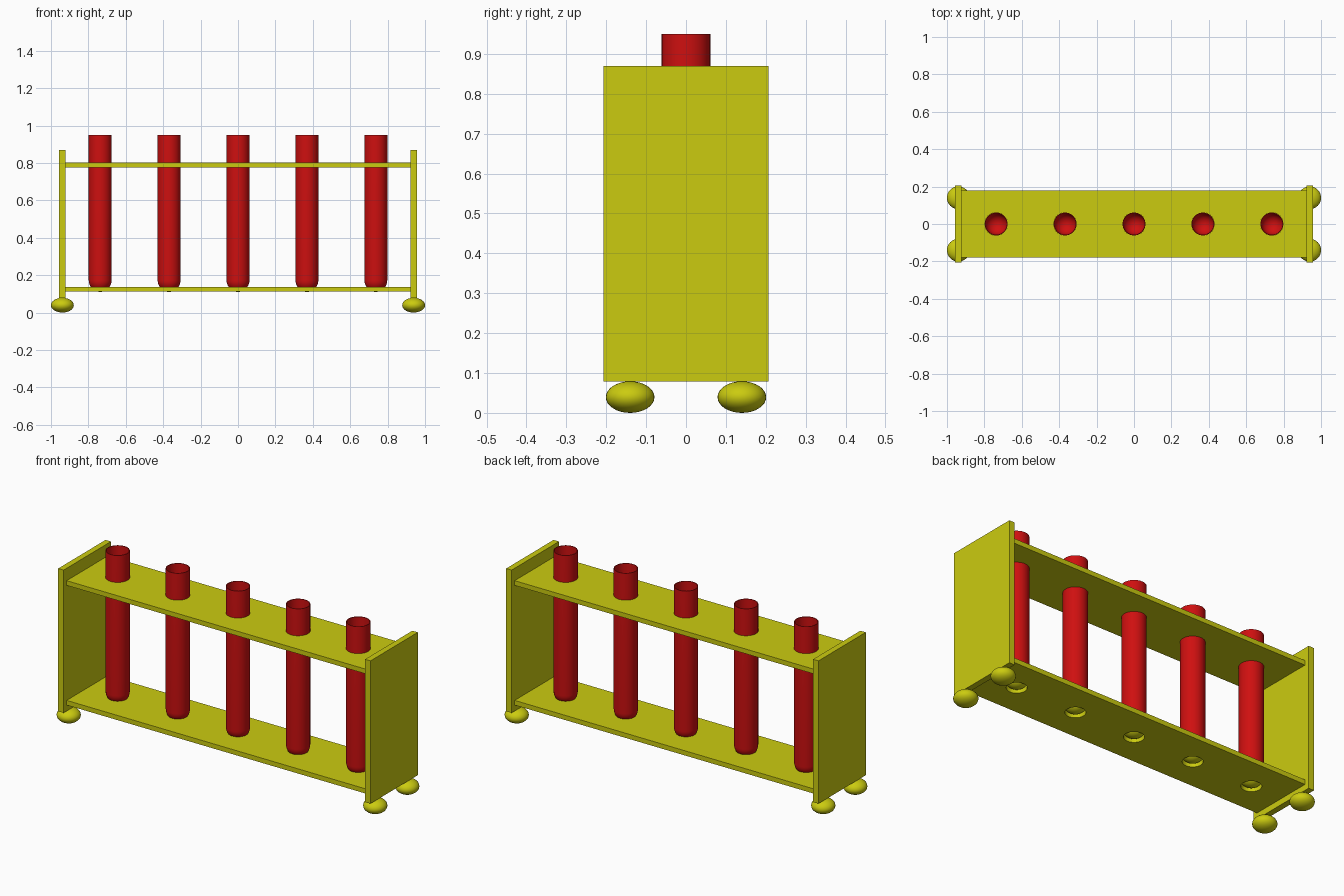
import bpy, bmesh, math

if "Cube" in bpy.data.objects:
    bpy.data.objects.remove(bpy.data.objects["Cube"])

TUBE_X = [i * 0.3685 for i in range(-2, 3)]
R = 0.061          # tube radius
DOME_Z = 0.172     # centre of the rounded tube end


def material(name, color):
    m = bpy.data.materials.new(name)
    m.diffuse_color = color
    m.use_nodes = True
    m.node_tree.nodes["Principled BSDF"].inputs["Base Color"].default_value = m.diffuse_color
    return m


YELLOW = material("yellow", (0.60, 0.60, 0.005, 1))
RED = material("red", (0.62, 0.005, 0.005, 1))


def finish(name, bm, mat, smooth=False):
    bmesh.ops.recalc_face_normals(bm, faces=bm.faces)
    me = bpy.data.meshes.new(name)
    bm.to_mesh(me)
    bm.free()
    ob = bpy.data.objects.new(name, me)
    bpy.context.collection.objects.link(ob)
    me.materials.append(mat)
    if smooth:
        bpy.ops.object.select_all(action='DESELECT')
        ob.select_set(True)
        bpy.context.view_layer.objects.active = ob
        bpy.ops.object.shade_smooth_by_angle(angle=math.radians(40))
    return ob


def box(name, x0, x1, y, z0, z1):
    bm = bmesh.new()
    bmesh.ops.create_cube(bm, size=1)
    for v in bm.verts:
        v.co = (x0 if v.co.x < 0 else x1, y * 2 * v.co.y, z0 if v.co.z < 0 else z1)
    return finish(name, bm, YELLOW)


def lathe(name, profile, x, mat):
    bm = bmesh.new()
    vs = [bm.verts.new((r, 0, z)) for r, z in profile]
    es = [bm.edges.new(p) for p in zip(vs, vs[1:])]
    bmesh.ops.spin(bm, geom=vs + es, cent=(0, 0, 0), axis=(0, 0, 1),
                   angle=math.tau, steps=40, use_duplicate=False)
    bmesh.ops.remove_doubles(bm, verts=bm.verts, dist=1e-5)
    bmesh.ops.translate(bm, verts=bm.verts, vec=(x, 0, 0))
    return finish(name, bm, mat, True)


def dome(r, top, n=10):
    # arc from the bottom pole out to the given angle
    return [(r * math.sin(top * i / n), DOME_Z - r * math.cos(top * i / n))
            for i in range(n + 1)]


def drill(shelf, radius):
    bm = bmesh.new()
    for x in TUBE_X:
        geo = bmesh.ops.create_cone(bm, cap_ends=True, segments=40, radius1=radius,
                                    radius2=radius, depth=0.2)
        bmesh.ops.translate(bm, verts=geo["verts"],
                            vec=(x, 0, 0.12 if shelf.name == "bottom_shelf" else 0.79))
    cutter = finish(shelf.name + "_cutter", bm, YELLOW)
    cutter.hide_render = True
    mod = shelf.modifiers.new("holes", 'BOOLEAN')
    mod.operation = 'DIFFERENCE'
    mod.solver = 'EXACT'
    mod.object = cutter
    bpy.context.view_layer.objects.active = shelf
    bpy.ops.object.modifier_apply(modifier=mod.name)
    bpy.data.objects.remove(cutter)


# Side panels and feet
for sx, side in ((-1, "left"), (1, "right")):
    box(side + "_panel", sx * 0.94 - 0.0165, sx * 0.94 + 0.0165, 0.207, 0.079, 0.87)
    for sy, end in ((-1, "front"), (1, "back")):
        bm = bmesh.new()
        bmesh.ops.create_uvsphere(bm, u_segments=32, v_segments=16, radius=1)
        for v in bm.verts:
            v.co = (sx * 0.939 + 0.061 * v.co.x, sy * 0.14 + 0.061 * v.co.y,
                    0.0395 + 0.0395 * v.co.z)
        finish(f"{end}_{side}_foot", bm, YELLOW, True)

# Shelves with holes for the tubes
drill(box("top_shelf", -0.924, 0.924, 0.18, 0.775, 0.801), R + 0.0003)
drill(box("bottom_shelf", -0.924, 0.924, 0.18, 0.112, 0.138), 0.051)

# Hollow round-bottomed tubes, each seated in a shallow cup
inner = R - 0.004
wall = dome(R, math.pi / 2) + [(R, 0.95), (inner, 0.95)] + dome(inner, math.pi / 2)[::-1]
for i, x in enumerate(TUBE_X, 1):
    lathe(f"tube_{i}", wall, x, RED)
    lathe(f"tube_seat_{i}", dome(R + 0.0006, 0.95), x, YELLOW)
